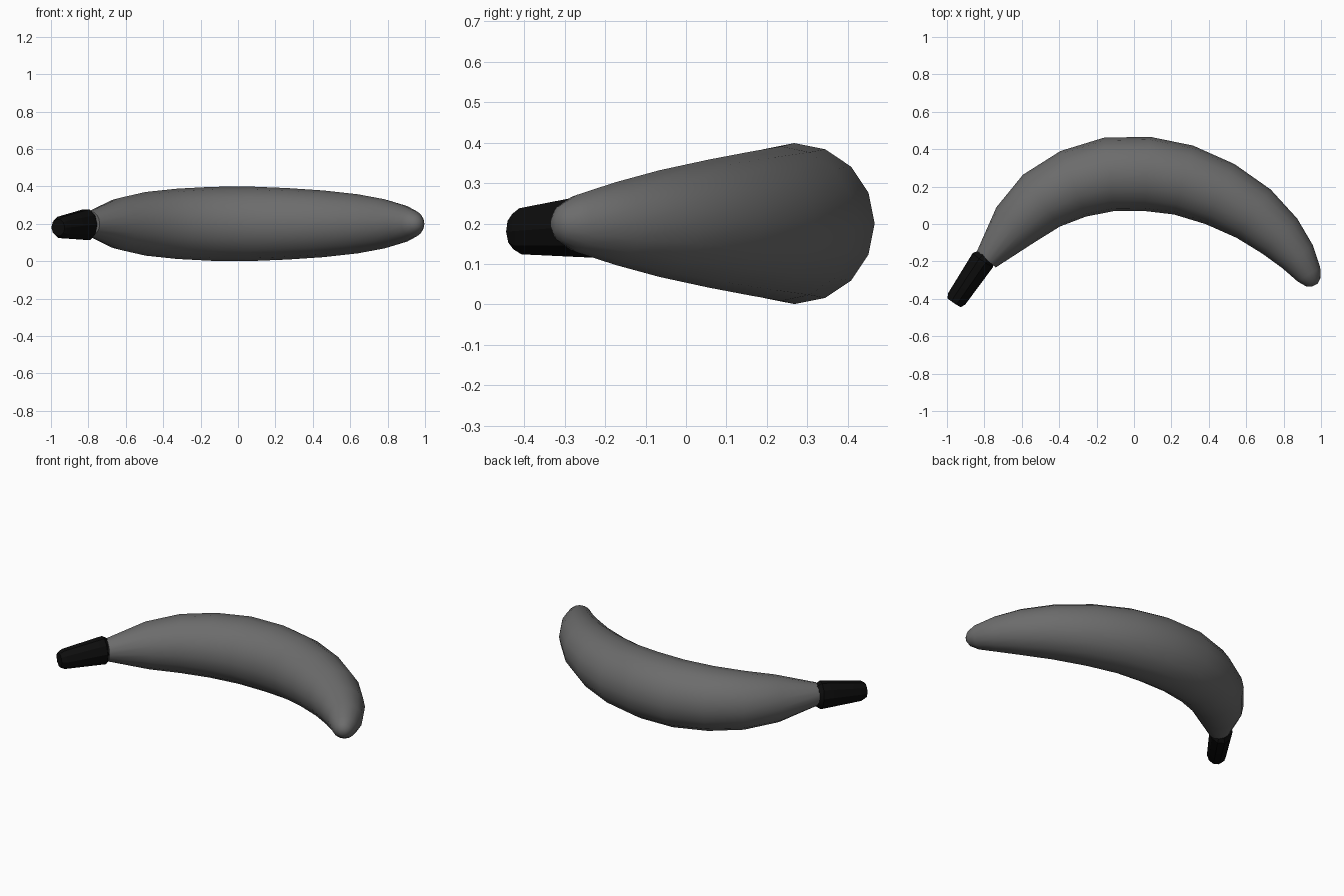
import bpy, bmesh
from math import cos, sin, tau, radians
from mathutils import Vector

cube = bpy.data.objects.get("Cube")
if cube:
    bpy.data.objects.remove(cube)


def make_material(name, value):
    mat = bpy.data.materials.new(name)
    mat.use_nodes = True
    colour = (value, value, value, 1)
    mat.diffuse_color = colour
    bsdf = mat.node_tree.nodes["Principled BSDF"]
    bsdf.inputs["Base Color"].default_value = colour
    bsdf.inputs["Roughness"].default_value = 0.8
    return mat


def loft(name, stations, sides, mat, smooth_angle):
    """Skin oval rings; each station is (x, y, z, side radius, height radius)."""
    bm = bmesh.new()
    centres = [Vector(s[:3]) for s in stations]
    rings = []
    for i, (c, s) in enumerate(zip(centres, stations)):
        along = centres[min(i + 1, len(centres) - 1)] - centres[max(i - 1, 0)]
        along.normalize()
        across = along.cross(Vector((0, 0, 1))).normalized()
        up = across.cross(along)
        rings.append([bm.verts.new(c + across * s[3] * cos(tau * k / sides)
                                   + up * s[4] * sin(tau * k / sides))
                      for k in range(sides)])
    for a, b in zip(rings, rings[1:]):
        for k in range(sides):
            n = (k + 1) % sides
            bm.faces.new((a[k], a[n], b[n], b[k]))
    bm.faces.new(rings[0])
    bm.faces.new(rings[-1])
    bmesh.ops.recalc_face_normals(bm, faces=bm.faces)
    mesh = bpy.data.meshes.new(name)
    bm.to_mesh(mesh)
    bm.free()
    mesh.materials.append(mat)
    obj = bpy.data.objects.new(name, mesh)
    bpy.context.collection.objects.link(obj)
    bpy.ops.object.select_all(action='DESELECT')
    obj.select_set(True)
    bpy.context.view_layer.objects.active = obj
    bpy.ops.object.shade_smooth_by_angle(angle=radians(smooth_angle))
    return obj


grey = make_material("grey skin", 0.15)
black = make_material("black stem", 0.004)

# Curved fruit body: x, y, radius along the bend
bend = [(-.79, -.19, .066), (-.635, -.005, .138), (-.495, .125, .17),
        (-.325, .215, .188), (-.135, .265, .198), (.07, .268, .199),
        (.265, .235, .191), (.46, .16, .178), (.64, .055, .158),
        (.78, -.065, .132), (.875, -.175, .102), (.935, -.27, .071),
        (.958, -.312, .044), (.966, -.327, .018)]
loft("fruit_body", [(x, y, .2, r, r) for x, y, r in bend], 16, grey, 60)

# Tapered stem with chamfered ends
loft("stem", [(-.788, -.165, .197, .045, .062), (-.808, -.193, .196, .066, .086),
              (-.948, -.4, .181, .055, .06), (-.962, -.421, .18, .043, .046)],
     10, black, 30)
